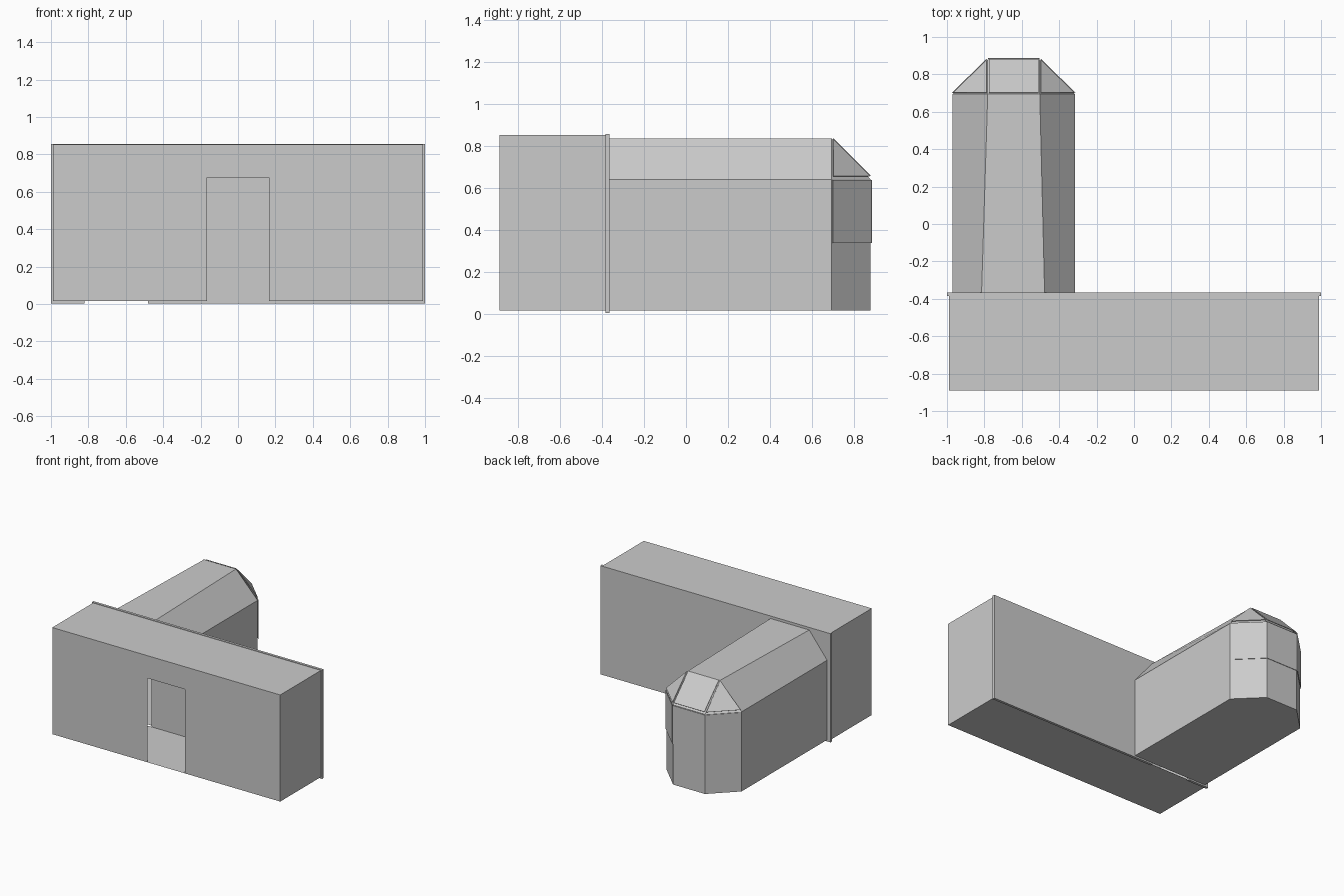
import bpy
from mathutils import Vector

if "Cube" in bpy.data.objects:
    bpy.data.objects.remove(bpy.data.objects["Cube"])

FLOOR = 0.015
CENTRE = Vector((-0.643, 0.35, 0.35))   # middle of the rear wing


def mesh(name, verts, faces):
    me = bpy.data.meshes.new(name)
    me.from_pydata([tuple(v) for v in verts], [], faces)
    me.validate()
    me.update()
    ob = bpy.data.objects.new(name, me)
    bpy.context.collection.objects.link(ob)
    return ob


def wall_with_door(x0, x1, z0, z1, d0, d1, dz, y):
    """Upright sheet with a doorway open at the bottom."""
    p = [(x0, z0), (d0, z0), (d0, dz), (d1, dz), (d1, z0), (x1, z0),
         (x1, z1), (d1, z1), (d0, z1), (x0, z1)]
    f = [(0, 1, 2, 8, 9), (2, 3, 7, 8), (3, 4, 5, 6, 7)]
    return [(x, y, z) for x, z in p], f


def panel(name, pts, gap=0.006, lift=0.003, thick=0.004):
    """Thin raised pane lying on a face of the rear wing, facing outward."""
    pts = [Vector(p) for p in pts]
    mid = sum(pts, Vector()) / len(pts)
    n = (pts[1] - pts[0]).cross(pts[2] - pts[0]).normalized()
    if n.dot(mid - CENTRE) < 0:
        pts.reverse()
        n.negate()
    pts = [p + (mid - p).normalized() * gap * 1.4 + n * lift for p in pts]
    ob = mesh(name, pts, [tuple(range(len(pts)))])
    mod = ob.modifiers.new("thickness", 'SOLIDIFY')
    mod.thickness = thick
    mod.offset = 1


# Front hall: hollow shell, doorway in the front, closed behind by the divider
X, Y0, Y1, H = 0.99, -0.89, -0.385, 0.852
v, f = wall_with_door(-X, X, FLOOR, H, -0.165, 0.165, 0.675, Y0)
n = len(v)
v += [(-X, Y1, FLOOR), (X, Y1, FLOOR), (X, Y1, H), (-X, Y1, H)]
f += [(5, n + 1, n + 2, 6), (0, 9, n + 3, n),
      (9, 8, 7, 6, n + 2, n + 3), (0, n, n + 1, 5, 4, 1)]
mesh("front_hall", v, f)

# Divider wall with a doorway through to the rear wing
v, f = wall_with_door(-1, 1, 0.003, 0.856, -0.82, -0.48, 0.675, -0.385)
divider = mesh("divider_wall", v, f)
mod = divider.modifiers.new("thickness", 'SOLIDIFY')
mod.thickness = 0.02
mod.offset = -1

# Zigzag trim on the inner face of the divider
path = [(-0.025, FLOOR), (-0.025, 0.235), (0.05, 0.34), (0.05, 0.675)]
v = [(x + dx, -0.387, z) for x, z in path for dx in (-0.004, 0.004)]
mesh("zigzag_trim", v, [(i, i + 1, i + 3, i + 2) for i in (0, 2, 4)])

# Rear wing: walls, tapered sloping roof and faceted end
E = 0.64
plan = [(-0.97, -0.367), (-0.97, 0.695), (-0.782, 0.88),
        (-0.504, 0.88), (-0.316, 0.695), (-0.316, -0.367)]
low = [(x, y, FLOOR) for x, y in plan]
eave = [(x, y, E) for x, y in plan]
ridge = [(-0.815, -0.367, 0.836), (-0.782, 0.695, 0.836),
         (-0.504, 0.695, 0.836), (-0.478, -0.367, 0.836)]
faces = [(i + 1, i, i + 6, i + 7) for i in range(5)]
faces += [(5, 4, 3, 2, 1, 0),
          (6, 12, 13, 7), (12, 15, 14, 13), (10, 14, 15, 11),
          (7, 13, 8), (8, 13, 14, 9), (9, 14, 10)]
mesh("rear_wing", low + eave + ridge, faces)

# Window panes on the end walls and panes on the end roof
for i in (1, 2, 3):
    a, b = plan[i], plan[i + 1]
    panel("end_window", [(*a, 0.335), (*b, 0.335), (*b, E), (*a, E)], gap=0.002)
up = [(x, y, E + 0.01) for x, y in plan]
panel("roof_pane_left", [up[1], ridge[1], up[2]])
panel("roof_pane_middle", [up[2], ridge[1], ridge[2], up[3]])
panel("roof_pane_right", [up[3], ridge[2], up[4]])
